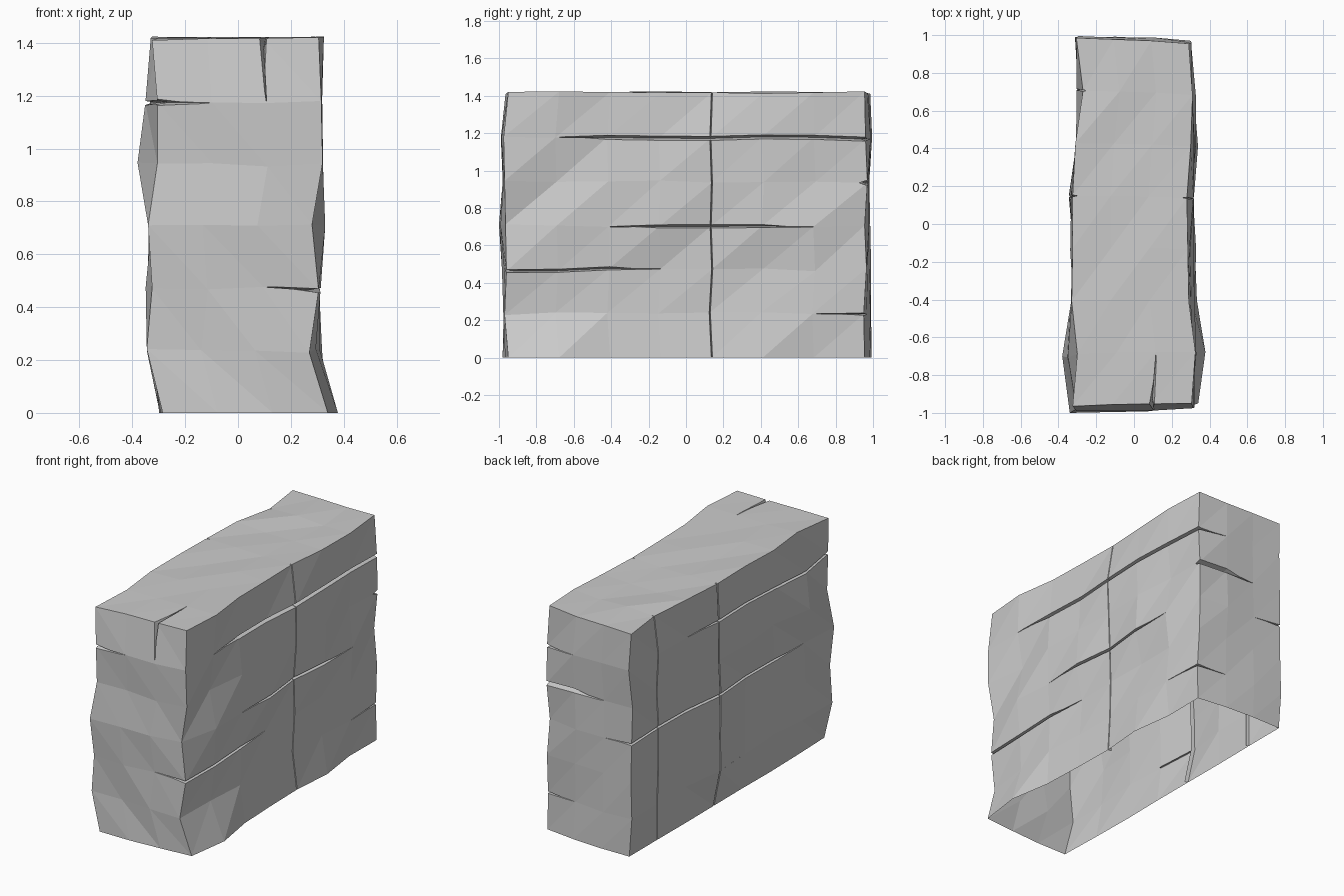
import bpy, bmesh, random
from mathutils import Vector

if "Cube" in bpy.data.objects:
    bpy.data.objects.remove(bpy.data.objects["Cube"])

random.seed(4)
NX, NY, NZ = 3, 7, 6

# Measured edges: front face by height, top face by depth
front_l = [-.285, -.345, -.325, -.34, -.305, -.305, -.325]
front_r = [.34, .27, .305, .28, .32, .315, .305]
top_l = [-.325, -.30, -.33, -.325, -.325, -.31, -.27, -.305]
top_r = [.305, .325, .29, .285, .28, .30, .31, .29]
# Outermost reach of the long walls, by height and by depth
reach_zl = [.30, .35, .355, .34, .38, .355, .325]
reach_zr = [.38, .318, .315, .33, .322, .32, .325]
reach_yl = [.345, .38, .34, .34, .355, .32, .305, .32]
reach_yr = [.335, .375, .335, .33, .32, .34, .33, .305]
# Short walls: left-corner and right-corner depth by height
front_y = [-.98, -.975, -.98, -1.0, -.98, -.99, -.965]
front_y2 = [-.95, -.97, -.96, -.965, -.97, -.975, -.95]
back_y = [.99, .99, .99, .985, .98, .995, .985]
back_y2 = [.955, .95, .965, .955, .97, .96, .955]


def wall_x(edge_front, edge_top, reach_z, reach_y, s):
    """Sideways position of a long wall at each (depth, height) step."""
    w = {}
    for j in range(NY + 1):
        for k in range(NZ + 1):
            r = min(reach_z[k], reach_y[j])
            drop = random.uniform(0, .008 if k == 0 else .026)
            w[j, k] = s * (r - drop)
            if j == 0:
                w[j, k] = edge_front[k]
            elif k == NZ:
                w[j, k] = edge_top[j]
    return w


def wall_y(left, right):
    """Depth position of a short wall."""
    return {(i, k): left[k] + (right[k] - left[k]) * (i / NX) ** 2
            + (random.uniform(-.008, .008) if i in (1, 2) else 0)
            for i in range(NX + 1) for k in range(NZ + 1)}


L = wall_x(front_l, top_l, reach_zl, reach_yl, -1)
R = wall_x(front_r, top_r, reach_zr, reach_yr, 1)
# Pronounced chips on the long walls
R.update({(1, 4): .285, (1, 3): .33, (1, 5): .318, (1, 0): .378, (6, 4): .295, (5, 3): .328,
          (6, 0): .302, (6, 1): .318})
L.update({(1, 4): -.38})
F, B = wall_y(front_y, front_y2), wall_y(back_y, back_y2)
Z = {(i, j, k): 0 if k == 0 else k * .235 + random.uniform(-.008, .008) + (.006 if k == NZ else 0)
     for i in range(NX + 1) for j in range(NY + 1) for k in range(NZ + 1)}


def P(i, j, k):
    x = L[j, k] + (R[j, k] - L[j, k]) * i / NX
    y = F[i, k] + (B[i, k] - F[i, k]) * j / NY
    return Vector((x, y, Z[i, j, k]))


# Stone block: six triangulated grids over the lattice surface
bm = bmesh.new()
verts = {}


def V(c):
    if c not in verts:
        verts[c] = bm.verts.new(P(*c))
    return verts[c]


def grid(f, nu, nv, flip=False):
    for u in range(nu):
        for v in range(nv):
            a, b, c, d = (V(f(*q)) for q in ((u, v), (u + 1, v), (u + 1, v + 1), (u, v + 1)))
            for t in ([(a, b, d), (b, c, d)] if flip else [(a, b, c), (a, c, d)]):
                bm.faces.new(t)


for end in (0, 1):
    grid(lambda u, v: (end * NX, u, v), NY, NZ)
    grid(lambda u, v: (u, end * NY, v), NX, NZ, True)
    grid(lambda u, v: (u, v, end * NZ), NX, NY)
bmesh.ops.recalc_face_normals(bm, faces=bm.faces)
mesh = bpy.data.meshes.new("stone_block")
bm.to_mesh(mesh)
bm.free()
block = bpy.data.objects.new("stone_block", mesh)
bpy.context.collection.objects.link(block)
bpy.context.view_layer.objects.active = block

RIGHT, LEFT = Vector((1, 0, 0)), Vector((-1, 0, 0))
FRONT, BACK, UP = Vector((0, -1, 0)), Vector((0, 1, 0)), Vector((0, 0, 1))


def crack(start, end, n, w, depth=.045):
    """Cut a V-groove along lattice points; it tapers unless it meets an edge."""
    axis = next(a for a in range(3) if start[a] != end[a])
    top = (NX, NY, NZ)[axis]
    lo, hi = start[axis], end[axis]
    pts = [P(*[q if a == axis else start[a] for a in range(3)]) for q in range(lo, hi + 1)]
    d = Vector([float(a == axis) for a in range(3)])
    t = n.cross(d)
    rows = [(p, w, depth) for p in pts]
    if lo == 0:
        rows.insert(0, (pts[0] - d * .06, w * 1.2, depth))
    else:
        rows[0] = (pts[0], .001, .012)
    if hi == top:
        rows.append((pts[-1] + d * .06, w * 1.2, depth))
    else:
        rows[-1] = (pts[-1], .001, .012)
    cb = bmesh.new()
    rings = [[cb.verts.new(q) for q in (p - n * dep, p + n * .05 + t * s, p + n * .05 - t * s)]
             for p, s, dep in rows]
    for a, b in zip(rings, rings[1:]):
        for m in range(3):
            q = (m + 1) % 3
            cb.faces.new((a[m], a[q], b[q]))
            cb.faces.new((a[m], b[q], b[m]))
    cb.faces.new(rings[0])
    cb.faces.new(rings[-1])
    bmesh.ops.recalc_face_normals(cb, faces=cb.faces)
    cm = bpy.data.meshes.new("crack_cutter")
    cb.to_mesh(cm)
    cb.free()
    cutter = bpy.data.objects.new("crack_cutter", cm)
    cutter.hide_render = True
    bpy.context.collection.objects.link(cutter)
    mod = block.modifiers.new("crack", 'BOOLEAN')
    mod.operation, mod.solver, mod.object = 'DIFFERENCE', 'EXACT', cutter
    bpy.ops.object.modifier_apply(modifier=mod.name)
    bpy.data.objects.remove(cutter)


# Right wall cracks
crack((3, 1, 5), (3, 7, 5), RIGHT, .024)
crack((3, 2, 3), (3, 6, 3), RIGHT, .018)
crack((3, 0, 2), (3, 3, 2), RIGHT, .018)
crack((3, 6, 1), (3, 7, 1), RIGHT, .012)
crack((3, 4, 0), (3, 4, 6), RIGHT, .010, .025)
# Front cracks, the upright one running over onto the top
crack((0, 0, 5), (1, 0, 5), FRONT, .026)
crack((2, 0, 2), (3, 0, 2), FRONT, .016)
crack((2, 0, 5), (2, 0, 6), FRONT, .028)
crack((2, 0, 6), (2, 1, 6), UP, .028)
# Left wall cracks
crack((0, 4, 0), (0, 4, 6), LEFT, .014, .025)
crack((0, 6, 0), (0, 6, 6), LEFT, .012, .02)
crack((0, 0, 5), (0, 5, 5), LEFT, .016)
crack((0, 1, 3), (0, 7, 3), LEFT, .016)
crack((0, 3, 1), (0, 4, 1), LEFT, .022)
# Back cracks
crack((0, 7, 3), (1, 7, 3), BACK, .012)
crack((2, 7, 5), (3, 7, 5), BACK, .016)
crack((1, 7, 4), (3, 7, 4), BACK, .03)
crack((2, 7, 1), (3, 7, 1), BACK, .014)

# Open underside
bm = bmesh.new()
bm.from_mesh(mesh)
under = [f for f in bm.faces if all(v.co.z < .001 for v in f.verts)]
bmesh.ops.delete(bm, geom=under, context='FACES')
bm.to_mesh(mesh)
bm.free()
